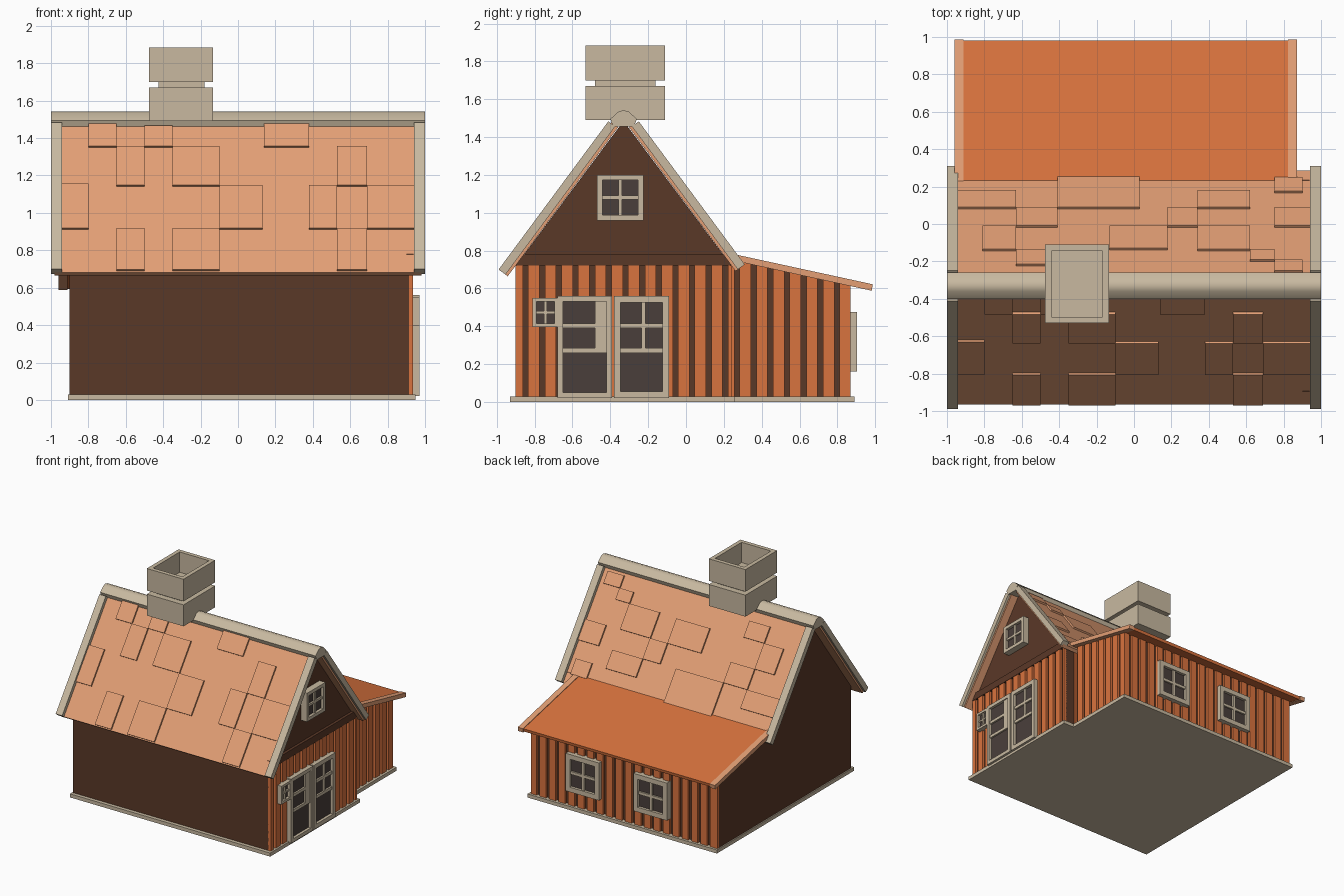
import bpy, bmesh, math

if "Cube" in bpy.data.objects:
    bpy.data.objects.remove(bpy.data.objects["Cube"])


def material(name, hexcode):
    m = bpy.data.materials.new(name)
    srgb = [int(hexcode[i:i + 2], 16) / 255 for i in (0, 2, 4)]
    m.diffuse_color = [((c + 0.055) / 1.055) ** 2.4 for c in srgb] + [1]
    m.use_nodes = True
    m.node_tree.nodes["Principled BSDF"].inputs["Base Color"].default_value = m.diffuse_color
    return m


BROWN = material("dark brown", "5a3827")
ORANGE = material("orange", "d9733e")
TILE = material("light orange", "e39f75")
STONE = material("taupe", "c8b9a0")
GLASS = material("dark glass", "4a3f3b")


def box(x0, x1, y0, y1, z0, z1):
    return [(y0, z0), (y1, z0), (y1, z1), (y0, z1)], x0, x1


def solid(name, mat, parts):
    """One object from parts, each a (y, z) profile extruded from x0 to x1."""
    bm = bmesh.new()
    for profile, x0, x1 in parts:
        a = [bm.verts.new((x0, y, z)) for y, z in profile]
        b = [bm.verts.new((x1, y, z)) for y, z in profile]
        bm.faces.new(a)
        bm.faces.new(b[::-1])
        for i in range(len(a)):
            j = (i + 1) % len(a)
            bm.faces.new((a[j], a[i], b[i], b[j]))
    bmesh.ops.recalc_face_normals(bm, faces=bm.faces)
    me = bpy.data.meshes.new(name)
    bm.to_mesh(me)
    bm.free()
    me.materials.append(mat)
    ob = bpy.data.objects.new(name, me)
    bpy.context.collection.objects.link(ob)
    return ob


RIDGE_Y, RIDGE_Z, PITCH = -0.33, 1.541, 1.35
NORM = math.hypot(1, PITCH)


def slope(z, t, side):
    """Point on the main roof at height z, offset t outwards; side -1 front, 1 back."""
    y = RIDGE_Y + side * (RIDGE_Z - z) / PITCH
    return y + side * t * PITCH / NORM, z + t / NORM


def slope_slab(z0, z1, t0, t1, side):
    return [slope(z0, t0, side), slope(z1, t0, side), slope(z1, t1, side), slope(z0, t1, side)]


def lean_z(y):
    return 0.77 - 0.217 * (y - 0.295)


# base plates
solid("base", STONE, [box(-0.91, 0.95, -0.93, 0.26, 0, 0.03),
                      box(-0.91, 0.85, 0.26, 0.89, 0, 0.03)])

# house and annex bodies
solid("house_body", BROWN, [([(-0.9, 0.02), (0.24, 0.02), (0.24, 0.72),
                              (RIDGE_Y, 1.485), (-0.9, 0.72)], -0.9, 0.915)])
solid("annex_body", BROWN, [([(0.2, 0.02), (0.85, 0.02), (0.85, lean_z(0.85) - 0.02),
                              (0.2, lean_z(0.2) - 0.02)], -0.9, 0.81)])
solid("gable_band", BROWN, [box(0.9, 0.938, -0.895, 0.235, 0.72, 0.78)])


# vertical wall boards with dark gaps between
def boards(lo, hi, first_gap, pitch=0.088, half=0.014):
    spans, a, g = [], lo, first_gap
    while g < hi:
        spans.append((a, g - half))
        a, g = g + half, g + pitch
    return spans + [(a, hi)]


solid("house_boards", ORANGE, [box(0.91, 0.935, a, b, 0.03, 0.72)
                               for a, b in boards(-0.9, 0.24, -0.848)])
solid("annex_side_boards", ORANGE,
      [([(a, 0.03), (b, 0.03), (b, lean_z(b) - 0.02), (a, lean_z(a) - 0.02)], 0.8, 0.83)
       for a, b in boards(0.24, 0.868, 0.27)])
solid("annex_back_boards", ORANGE, [box(a, b, 0.84, 0.87, 0.03, lean_z(0.87) - 0.02)
                                    for a, b in boards(-0.9, 0.83, -0.82)])

# main roof slopes: slab, edge trim and raised tiles
front_tiles = [  # x0, x1, z0, z1
    (-0.94, -0.80, 0.91, 1.15), (-0.80, -0.65, 1.35, 1.47), (-0.65, -0.50, 1.14, 1.35),
    (-0.65, -0.50, 0.69, 0.91), (-0.50, -0.35, 1.35, 1.46), (-0.35, -0.10, 1.14, 1.35),
    (-0.10, 0.13, 0.91, 1.14), (-0.35, -0.10, 0.69, 0.91), (0.14, 0.38, 1.35, 1.47),
    (0.38, 0.53, 0.91, 1.14), (0.53, 0.69, 1.14, 1.35), (0.53, 0.69, 0.69, 0.91),
    (0.69, 0.94, 0.91, 1.14)]
back_tiles = [  # x0, x1, y0, y1
    (-0.94, -0.63, 0.08, 0.17), (-0.41, 0.03, 0.08, 0.25), (0.34, 0.62, 0.08, 0.17),
    (0.75, 0.90, 0.165, 0.24), (-0.63, -0.41, -0.02, 0.08), (-0.81, -0.63, -0.145, -0.02),
    (-0.63, -0.44, -0.225, -0.145), (-0.13, 0.18, -0.14, -0.02), (0.18, 0.34, -0.02, 0.08),
    (0.34, 0.62, -0.145, -0.02), (0.75, 0.94, -0.02, 0.08), (0.62, 0.75, -0.20, -0.145),
    (0.75, 0.90, -0.26, -0.20)]


def height(y):
    return RIDGE_Z - PITCH * (y - RIDGE_Y)


back_tiles = [(a, b, height(y1), height(y0)) for a, b, y0, y1 in back_tiles]
for label, side, foot, tiles in (("front", -1, 0.682, front_tiles), ("back", 1, 0.709, back_tiles)):
    solid(label + "_roof", TILE, [(slope_slab(foot, 1.47, 0, -0.03, side), -0.98, 0.98)])
    solid(label + "_roof_trim", STONE, [(slope_slab(foot, 1.465, 0.03, -0.015, side), a, a + 0.06)
                                        for a in (-1, 0.94)])
    solid(label + "_roof_tiles", TILE, [(slope_slab(z0, z1, 0.014, -0.01, side), a, b)
                                        for a, b, z0, z1 in tiles])

# rounded ridge cap
half_cap = [(0.055, 1.455), (0.07, 1.495), (0.03, 1.533)]
cap = ([(RIDGE_Y - d, z) for d, z in half_cap] + [(RIDGE_Y, 1.542)]
       + [(RIDGE_Y + d, z) for d, z in half_cap[::-1]])
ridge = solid("ridge_cap", STONE, [(cap, -1, 1)])
bpy.context.view_layer.objects.active = ridge
ridge.select_set(True)
bpy.ops.object.shade_smooth_by_angle(angle=math.radians(40))

# lean-to roof with lighter side edges


def lean_slab(y0, y1, up, down):
    return [(y0, lean_z(y0) + up), (y1, lean_z(y1) + up),
            (y1 - 0.005, lean_z(y1) - down), (y0, lean_z(y0) - down)]


solid("lean_to_roof", ORANGE, [(lean_slab(0.2, 0.98, -0.003, 0.028), -0.915, 0.825)])
solid("lean_to_edges", TILE, [(lean_slab(0.22, 0.987, 0.002, 0.032), a, a + 0.048)
                              for a in (-0.96, 0.823)])

# chimney: lower block, neck and hollow top block
solid("chimney_base", STONE, [box(-0.475, -0.135, -0.53, -0.11, 1.49, 1.67)])
solid("chimney_neck", STONE, [box(-0.425, -0.18, -0.48, -0.16, 1.66, 1.71)])
top = solid("chimney_top", STONE, [box(-0.475, -0.135, -0.53, -0.11, 1.70, 1.885)])
bm = bmesh.new()
bm.from_mesh(top.data)
lid = max(bm.faces, key=lambda f: f.calc_center_median().z)
bmesh.ops.inset_region(bm, faces=[lid], thickness=0.048)
hole = bmesh.ops.extrude_face_region(bm, geom=[lid])["geom"]
bmesh.ops.translate(bm, vec=(0, 0, -0.17), verts=[v for v in hole if isinstance(v, bmesh.types.BMVert)])
if lid.is_valid:
    bmesh.ops.delete(bm, geom=[lid], context='FACES_ONLY')
bmesh.ops.recalc_face_normals(bm, faces=bm.faces)
bm.to_mesh(top.data)
bm.free()


# windows and doors: a glass plate behind a frame with bars
def opening(name, wall, u0, u1, z0, z1, border, bars):
    def plate(a, b, c, d, depth):
        if wall == "right":
            return box(0.91, 0.915 + depth, a, b, c, d)
        return box(a, b, 0.85, 0.85 + depth, c, d)
    e = border
    solid(name + "_glass", GLASS, [plate(u0 + e / 2, u1 - e / 2, z0 + e / 2, z1 - e / 2, 0.032)])
    frame = [(u0, u0 + e, z0, z1), (u1 - e, u1, z0, z1),
             (u0 + e, u1 - e, z0, z0 + e), (u0 + e, u1 - e, z1 - e, z1)]
    solid(name + "_frame", STONE, [plate(*f, 0.055) for f in frame])
    solid(name + "_bars", STONE, [plate(*f, 0.046) for f in bars])


def cross(u0, u1, z0, z1, w):
    u, z = (u0 + u1) / 2, (z0 + z1) / 2
    return [(u - w, u + w, z0 + 0.01, z1 - 0.01), (u0 + 0.01, u1 - 0.01, z - w, z + w)]


for name, wall, u0, u1, z0, z1, e, w in (
        ("gable_window", "right", -0.47, -0.225, 0.96, 1.20, 0.028, 0.010),
        ("small_window", "right", -0.81, -0.675, 0.395, 0.55, 0.020, 0.007),
        ("back_window_1", "back", 0.175, 0.485, 0.16, 0.475, 0.040, 0.012),
        ("back_window_2", "back", -0.455, -0.145, 0.16, 0.475, 0.040, 0.012)):
    opening(name, wall, u0, u1, z0, z1, e, cross(u0, u1, z0, z1, w))

opening("left_door", "right", -0.68, -0.39, 0.02, 0.56, 0.03,
        [(-0.66, -0.41, 0.26, 0.285), (-0.66, -0.41, 0.39, 0.415), (-0.48, -0.41, 0.27, 0.54)])
opening("right_door", "right", -0.38, -0.09, 0.02, 0.56, 0.035,
        [(-0.36, -0.11, 0.26, 0.285), (-0.36, -0.11, 0.39, 0.415), (-0.235, -0.215, 0.27, 0.54)])
